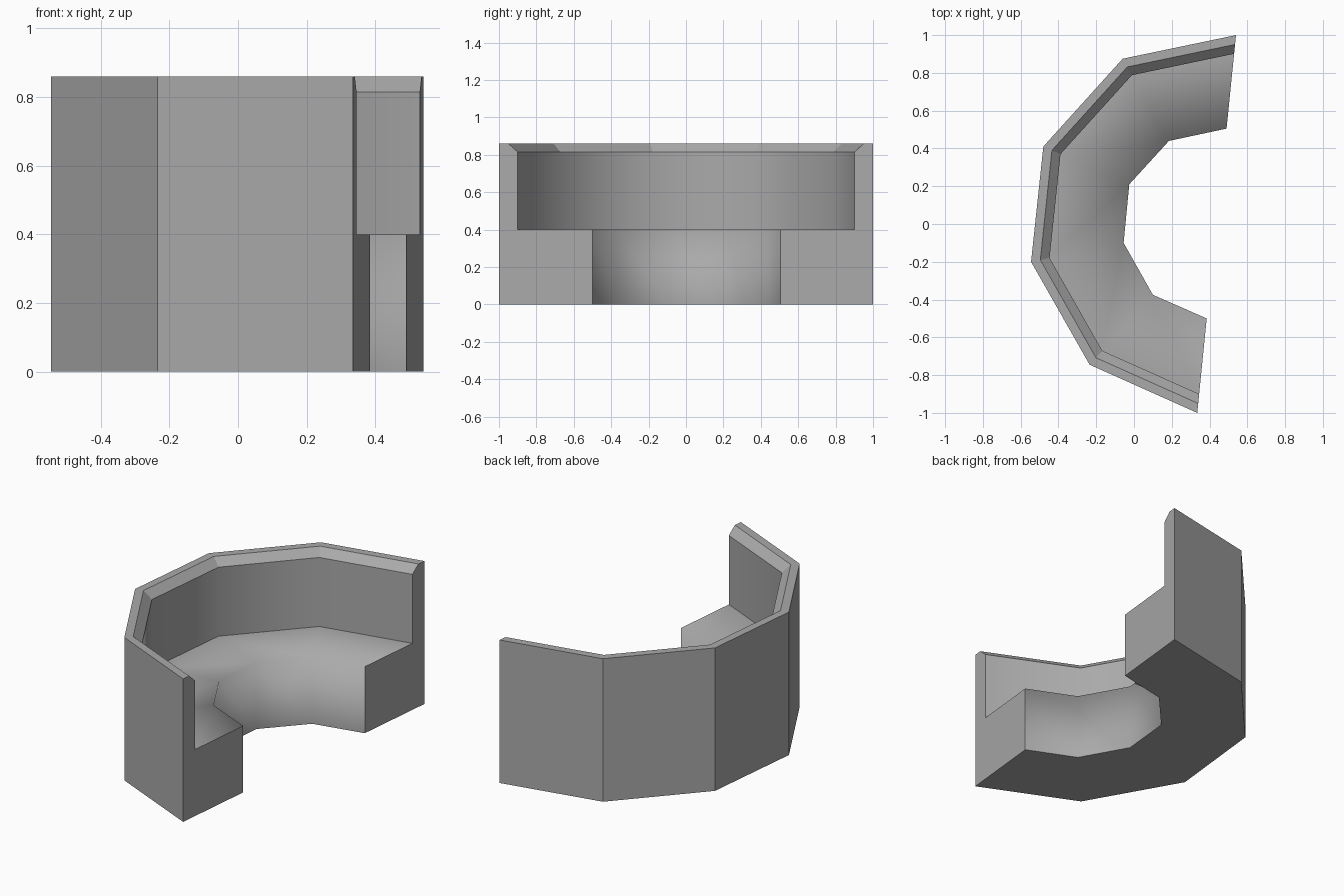
import bpy
import bmesh
from mathutils import Vector

cube = bpy.data.objects.get("Cube")
if cube:
    bpy.data.objects.remove(cube)

# Plan of the bench: outer wall corners and matching seat front corners
OUTER = [(0.54, 1.0), (-0.06, 0.875), (-0.48, 0.41),
         (-0.545, -0.2), (-0.235, -0.745), (0.335, -1.0)]
INNER = [(0.49, 0.505), (0.185, 0.44), (-0.025, 0.21),
         (-0.055, -0.1), (0.1, -0.375), (0.385, -0.5)]

# Cross-section: (fraction from outer wall to seat front, height)
SECTION = [(1, 0), (1, 0.4), (0.2, 0.4), (0.2, 0.815),
           (0.1, 0.86), (0, 0.86), (0, 0)]
SEAT_FRONT, SEAT_TOP, BACKREST = 0, 1, 2
SMOOTH = {SEAT_FRONT, SEAT_TOP, BACKREST}

grey = bpy.data.materials.new("mid_grey")
grey.use_nodes = True
grey.diffuse_color = (0.4, 0.4, 0.4, 1)
grey.node_tree.nodes["Principled BSDF"].inputs["Base Color"].default_value = grey.diffuse_color

bm = bmesh.new()

# Sections at each plan corner
rings = []
for o, i in zip(OUTER, INNER):
    ring = []
    for t, z in SECTION:
        p = Vector(o).lerp(Vector(i), t)
        ring.append(bm.verts.new((p.x, p.y, z)))
    rings.append(ring)

# Bridge neighbouring sections; the seat and backrest are smooth along the curve
count = len(SECTION)
for a, b in zip(rings, rings[1:]):
    for k in range(count):
        n = (k + 1) % count
        face = bm.faces.new((a[k], a[n], b[n], b[k]))
        face.smooth = k in SMOOTH

# Flat ends
bm.faces.new(rings[0])
bm.faces.new(reversed(rings[-1]))
bmesh.ops.recalc_face_normals(bm, faces=bm.faces)

# Crisp crease where the seat meets the backrest
for a, b in zip(rings, rings[1:]):
    bm.edges.get((a[BACKREST], b[BACKREST])).smooth = False

mesh = bpy.data.meshes.new("curved_bench")
bm.to_mesh(mesh)
bm.free()
mesh.materials.append(grey)
bench = bpy.data.objects.new("curved_bench", mesh)
bpy.context.collection.objects.link(bench)
